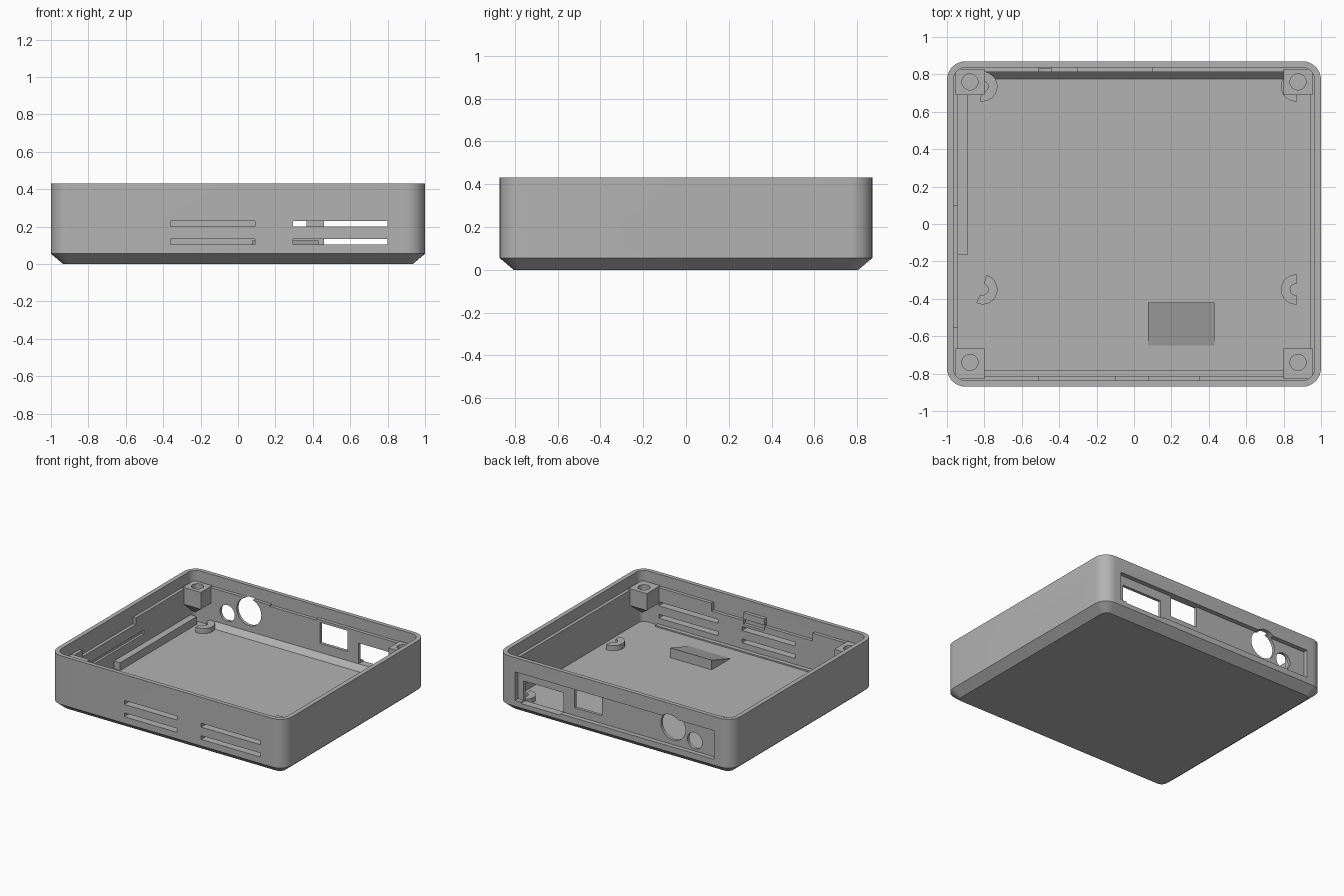
import bpy, bmesh, math
from mathutils import Matrix

if "Cube" in bpy.data.objects:
    bpy.data.objects.remove(bpy.data.objects["Cube"])

grey = bpy.data.materials.new("case grey")
grey.use_nodes = True
COLOUR = (0.45, 0.45, 0.45, 1)
grey.diffuse_color = COLOUR
grey.node_tree.nodes["Principled BSDF"].inputs["Base Color"].default_value = COLOUR


def finish(name, bm):
    bmesh.ops.recalc_face_normals(bm, faces=bm.faces)
    mesh = bpy.data.meshes.new(name)
    bm.to_mesh(mesh)
    bm.free()
    mesh.materials.append(grey)
    obj = bpy.data.objects.new(name, mesh)
    bpy.context.collection.objects.link(obj)
    return obj


def box(name, x, y, z):
    bm = bmesh.new()
    bmesh.ops.create_cube(bm, size=1)
    for v in bm.verts:
        v.co = [a + (c + 0.5) * (b - a) for c, (a, b) in zip(v.co, (x, y, z))]
    return finish(name, bm)


def drill(name, axis, centre, rx, ry, length):
    bm = bmesh.new()
    bmesh.ops.create_cone(bm, cap_ends=True, segments=40, radius1=1, radius2=1, depth=length)
    bmesh.ops.scale(bm, vec=(rx, ry, 1), verts=bm.verts)
    turn = {"X": ("Y", 90), "Y": ("X", 90), "Z": ("Z", 0)}[axis]
    bm.transform(Matrix.Translation(centre) @ Matrix.Rotation(math.radians(turn[1]), 4, turn[0]))
    return finish(name, bm)


def cut(target, cutters):
    for c in cutters:
        mod = target.modifiers.new("cut", "BOOLEAN")
        mod.operation, mod.solver, mod.object = "DIFFERENCE", "EXACT", c
        bpy.context.view_layer.update()
        bpy.context.view_layer.objects.active = target
        bpy.ops.object.modifier_apply(modifier=mod.name)
        bpy.data.objects.remove(c)


def smooth(obj):
    bpy.ops.object.select_all(action="DESELECT")
    obj.select_set(True)
    bpy.context.view_layer.objects.active = obj
    bpy.ops.object.shade_smooth_by_angle(angle=math.radians(30))


def prism(name, points, x0, x1):
    """Profile in the y-z plane, swept along x."""
    bm = bmesh.new()
    face = bm.faces.new([bm.verts.new((x0, y, z)) for y, z in points])
    ext = bmesh.ops.extrude_face_region(bm, geom=[face])["geom"]
    bmesh.ops.translate(bm, vec=(x1 - x0, 0, 0), verts=[g for g in ext if isinstance(g, bmesh.types.BMVert)])
    return finish(name, bm)


def ring(bm, hx, hy, r, z, steps=8):
    verts = []
    for k, (sx, sy) in enumerate(((1, 1), (-1, 1), (-1, -1), (1, -1))):
        for i in range(steps + 1):
            a = math.pi / 2 * (k + i / steps)
            verts.append(bm.verts.new((sx * (hx - r) + r * math.cos(a), sy * (hy - r) + r * math.sin(a), z)))
    return verts


# Open tray: chamfered base, outer wall, rim, inner ledge and floor
FLOOR, LEDGE, TOP = 0.05, 0.34, 0.43
bm = bmesh.new()
loops = [ring(bm, *p) for p in (
    (0.935, 0.805, 0.045, 0), (1, 0.87, 0.1, 0.055), (1, 0.87, 0.1, TOP),
    (0.966, 0.838, 0.07, TOP), (0.966, 0.838, 0.07, LEDGE),
    (0.942, 0.812, 0.045, LEDGE), (0.942, 0.812, 0.045, FLOOR))]
for a, b in zip(loops, loops[1:]):
    for i in range(len(a)):
        j = (i + 1) % len(a)
        bm.faces.new((a[i], a[j], b[j], b[i]))
bm.faces.new(loops[0])
bm.faces.new(loops[-1])
tray = finish("tray", bm)

# Front vents, side ports, rear connector panel and openings
back = (0.76, 0.95)
cutters = [box("vent", x, (-0.95, -0.78), z)
           for x in ((-0.36, 0.09), (0.295, 0.8)) for z in ((0.105, 0.135), (0.2, 0.23))]
cutters += [drill("port", "X", (0.97, y, 0.167), 0.09, 0.1, 0.2) for y in (-0.17, 0.09, 0.35)]
cutters += [
    drill("small_port", "X", (0.97, 0.575, 0.175), 0.066, 0.066, 0.2),
    box("rear_panel", (-0.85, 0.85), (0.835, 0.95), (0.1, 0.32)),
    box("wide_opening", (0.46, 0.8), back, (0.09, 0.25)),
    box("square_opening", (0.13, 0.365), back, (0.16, 0.32)),
    drill("large_rear_hole", "Y", (-0.475, 0.85, 0.24), 0.105, 0.105, 0.2),
    drill("small_rear_hole", "Y", (-0.66, 0.85, 0.18), 0.063, 0.063, 0.2)]
# Stepped lowering of the ledge, and shallow slots inside the walls
cutters += [box("ledge_step", x, (-0.838, -0.78), (0.28, 0.36)) for x in ((0.08, 0.35), (-0.51, -0.1))]
cutters += [box("clip_slot", (-0.1, 0.08), (-0.838, -0.78), (0.25, 0.29)),
            box("side_step", (-0.966, -0.9), (-0.55, 0.1), (0.29, 0.36)),
            box("side_slot", (-0.96, -0.9), (-0.55, 0.2), (0.18, 0.21)),
            box("back_step", (-0.3, 0.1), (0.78, 0.838), (0.33, 0.36))]
cut(tray, cutters)
smooth(tray)

# Corner screw posts, tapering underneath into the corner
for sx in (1, -1):
    for side, sy, y0, hole_y in (("front", -1, 0.665, 0.74), ("back", 1, 0.69, 0.76)):
        bm = bmesh.new()
        rows = []
        for x_in, y_in, z in ((0.8, y0, 0.35), (0.8, y0, 0.22), (0.93, 0.8, 0.12)):
            rows.append([bm.verts.new((sx * x, sy * y, z)) for x, y in
                         ((x_in, y_in), (0.955, y_in), (0.955, 0.828), (x_in, 0.828))])
        for a, b in zip(rows, rows[1:]):
            for i in range(4):
                bm.faces.new((a[i], a[i - 1], b[i - 1], b[i]))
        bm.faces.new(rows[0])
        bm.faces.new(rows[-1])
        post = finish(f"{side}_{'left' if sx > 0 else 'right'}_post", bm)
        cut(post, [drill("screw_hole", "Z", (sx * 0.877, sy * hole_y, 0.35), 0.043, 0.043, 0.2)])
        smooth(post)

# Half-round board supports on the floor, open towards the side walls
for cx, cy, start in ((-0.81, -0.35, -115), (0.865, -0.35, 85), (-0.81, 0.735, -100), (0.865, 0.735, 85)):
    bm = bmesh.new()
    n, sweep = 16, 190
    cols = []
    for i in range(n + 1):
        a = math.radians(start + sweep * i / n)
        cols.append([bm.verts.new((cx + r * math.cos(a), cy + r * math.sin(a), z))
                     for r, z in ((0.03, FLOOR - 0.01), (0.08, FLOOR - 0.01), (0.08, 0.09), (0.03, 0.09))])
    for a, b in zip(cols, cols[1:]):
        for i in range(4):
            bm.faces.new((a[i], a[i - 1], b[i - 1], b[i]))
    bm.faces.new(cols[0])
    bm.faces.new(cols[-1])
    smooth(finish("board_support", bm))

# Floor ramp, side rail and sloped strips along the floor edges
prism("floor_ramp", [(-0.42, 0.045), (-0.42, 0.125), (-0.65, 0.05), (-0.65, 0.045)], 0.075, 0.43)
box("side_rail", (-0.95, -0.89), (-0.165, 0.77), (0.045, 0.11))
prism("back_fillet", [(0.82, 0.045), (0.77, 0.045), (0.812, 0.09), (0.82, 0.09)], -0.8, 0.81)
prism("front_fillet", [(-0.82, 0.045), (-0.78, 0.045), (-0.78, 0.06), (-0.82, 0.06)], -0.8, 0.81)
